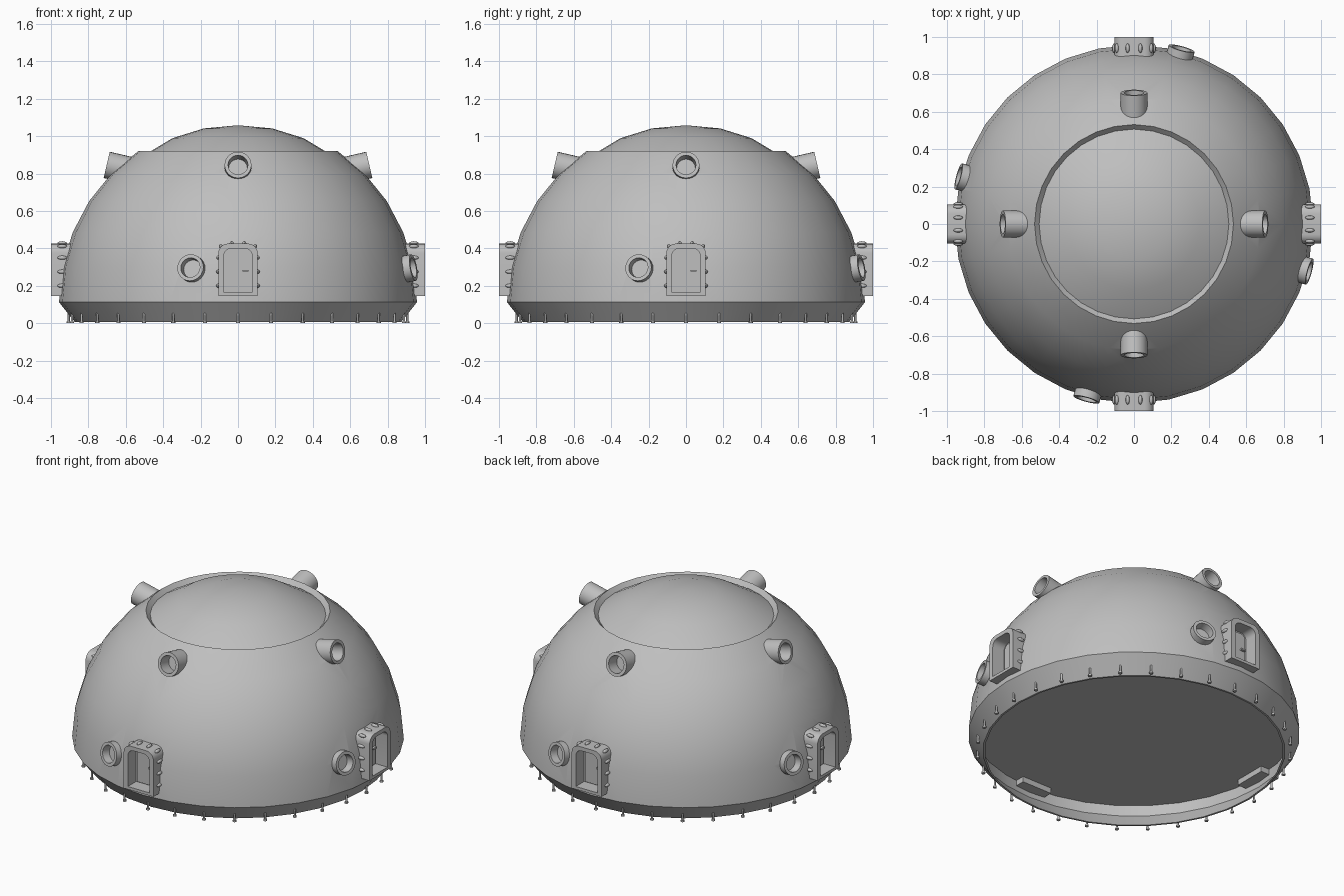
import bpy, bmesh, math
from mathutils import Matrix, Vector

if "Cube" in bpy.data.objects:
    bpy.data.objects.remove(bpy.data.objects["Cube"])

grey = bpy.data.materials.new("dome_grey")
grey.diffuse_color = (0.52, 0.52, 0.52, 1)
grey.use_nodes = True
grey.node_tree.nodes["Principled BSDF"].inputs["Base Color"].default_value = grey.diffuse_color
SEG = 32


def make(name, bm, matrix=None, angle=30):
    bmesh.ops.recalc_face_normals(bm, faces=bm.faces)
    mesh = bpy.data.meshes.new(name)
    bm.to_mesh(mesh)
    bm.free()
    mesh.materials.append(grey)
    ob = bpy.data.objects.new(name, mesh)
    bpy.context.collection.objects.link(ob)
    if matrix:
        ob.matrix_world = matrix
    smooth(ob, angle)
    return ob


def smooth(ob, angle=30):
    bpy.ops.object.select_all(action='DESELECT')
    ob.select_set(True)
    bpy.context.view_layer.objects.active = ob
    bpy.ops.object.shade_smooth_by_angle(angle=math.radians(angle))


def circle(r, n=24):
    return [(r * math.cos(math.tau * i / n), r * math.sin(math.tau * i / n)) for i in range(n)]


def arch(w, z0, z1, r, n=5):
    """Rectangle with rounded top corners."""
    pts = [(-w, z0), (w, z0)]
    for cx, start in ((w - r, 0), (-w + r, 90)):
        for i in range(n + 1):
            a = math.radians(start + 90 * i / n)
            pts.append((cx + r * math.cos(a), z1 - r + r * math.sin(a)))
    return pts


def loft(bm, rings, matrix=None):
    """Bridge (points, y) rings and cap both ends."""
    m = matrix or Matrix()
    loops = [[bm.verts.new(m @ Vector((u, y, v))) for u, v in pts] for pts, y in rings]
    for a, b in zip(loops, loops[1:]):
        for i in range(len(a)):
            j = (i + 1) % len(a)
            bm.faces.new((a[i], a[j], b[j], b[i]))
    bm.faces.new(loops[0])
    bm.faces.new(loops[-1])


def place(deg, r, z, tilt=0):
    """Local -y points outward from the dome."""
    return (Matrix.Rotation(math.radians(deg), 4, 'Z') @ Matrix.Translation((0, -r, z))
            @ Matrix.Rotation(math.radians(-tilt), 4, 'X'))


# Dome: floor, skirt, shell, rim groove and shallow cap as one turned solid
profile = [(0, 0.18), (0.94, 0.18), (0.94, 0.112), (0.86, 0.005), (0.872, 0.005)]
for i in range(6):
    a = math.radians(11.25 * i)
    profile.append((0.957 * math.cos(a), 0.112 + 0.973 * math.sin(a)))
profile += [(0.507, 0.895), (0.35, 0.989), (0.183, 1.041), (0, 1.058)]
bm = bmesh.new()
vs = [bm.verts.new((r, 0, z)) for r, z in profile]
es = [bm.edges.new(p) for p in zip(vs, vs[1:])]
bmesh.ops.spin(bm, geom=vs + es, cent=(0, 0, 0), axis=(0, 0, 1), angle=math.tau, steps=SEG)
bmesh.ops.remove_doubles(bm, verts=bm.verts, dist=0.0005)
dome = make("dome", bm)

cuts = bmesh.new()
for k in range(4):
    turn = 90 * k

    # Door frame with deep recess
    m = place(turn, 1.0, 0)
    outer, inner = arch(0.105, 0.145, 0.425, 0.05), arch(0.076, 0.163, 0.4, 0.04)
    bm = bmesh.new()
    loft(bm, [(outer, 0.13), (outer, 0), (inner, 0), (inner, 0.085)])
    make("door_frame", bm, m)
    mid = arch(0.09, 0.154, 0.412, 0.045)
    loft(cuts, [(mid, 0.1), (mid, -0.05)], m)

    # Door leaf and handle
    leaf = arch(0.063, 0.168, 0.388, 0.035)
    bm = bmesh.new()
    loft(bm, [(leaf, 0.086), (leaf, 0.077)])
    make("door_leaf", bm, m)
    bm = bmesh.new()
    bmesh.ops.create_cube(bm, size=1, matrix=Matrix.Translation((0.04, 0.07, 0.28))
                          @ Matrix.Diagonal((0.03, 0.015, 0.01, 1)))
    make("door_handle", bm, m)

    # Bolts around the door frame
    bm = bmesh.new()
    spots = [(s * x, z) for s in (-1, 1)
             for x, z in ((0.106, 0.2), (0.106, 0.275), (0.106, 0.35), (0.092, 0.411), (0.034, 0.427))]
    for x, z in spots:
        bmesh.ops.create_uvsphere(bm, u_segments=10, v_segments=6, radius=1,
                                  matrix=Matrix.Translation((x, 0.06, z))
                                  @ Matrix.Diagonal((0.011, 0.026, 0.011, 1)))
    make("door_bolts", bm, m, 60)

    # Low porthole beside the door, and upper tube near the rim
    for name, m, back, deep in (("porthole", place(turn - 15.2, 0.972, 0.297, 10), 0.09, 0.05),
                                ("upper_tube", place(turn, 0.702, 0.846, 13), 0.2, 0.08)):
        bm = bmesh.new()
        loft(bm, [(circle(0.072), back), (circle(0.072), 0), (circle(0.053), 0), (circle(0.05), deep)])
        make(name, bm, m)
        loft(cuts, [(circle(0.062), deep + 0.01), (circle(0.062), -0.05)], m)

# Cut the recesses into the dome
cutter = make("recess_cutter", cuts)
cutter.hide_render = True
mod = dome.modifiers.new("recesses", 'BOOLEAN')
mod.operation, mod.solver, mod.object = 'DIFFERENCE', 'EXACT', cutter
bpy.context.view_layer.objects.active = dome
bpy.ops.object.modifier_apply(modifier=mod.name)
bpy.data.objects.remove(cutter)
smooth(dome)

# Anchor pins around the skirt
bm = bmesh.new()
for i in range(SEG):
    a = math.tau * i / SEG
    x, y = 0.905 * math.cos(a), 0.905 * math.sin(a)
    for r, z0, z1 in ((0.006, 0.005, 0.058), (0.011, 0, 0.01)):
        bmesh.ops.create_cone(bm, cap_ends=True, segments=8, radius1=r, radius2=r, depth=z1 - z0,
                              matrix=Matrix.Translation((x, y, (z0 + z1) / 2)))
make("anchor_pins", bm, None, 50)
